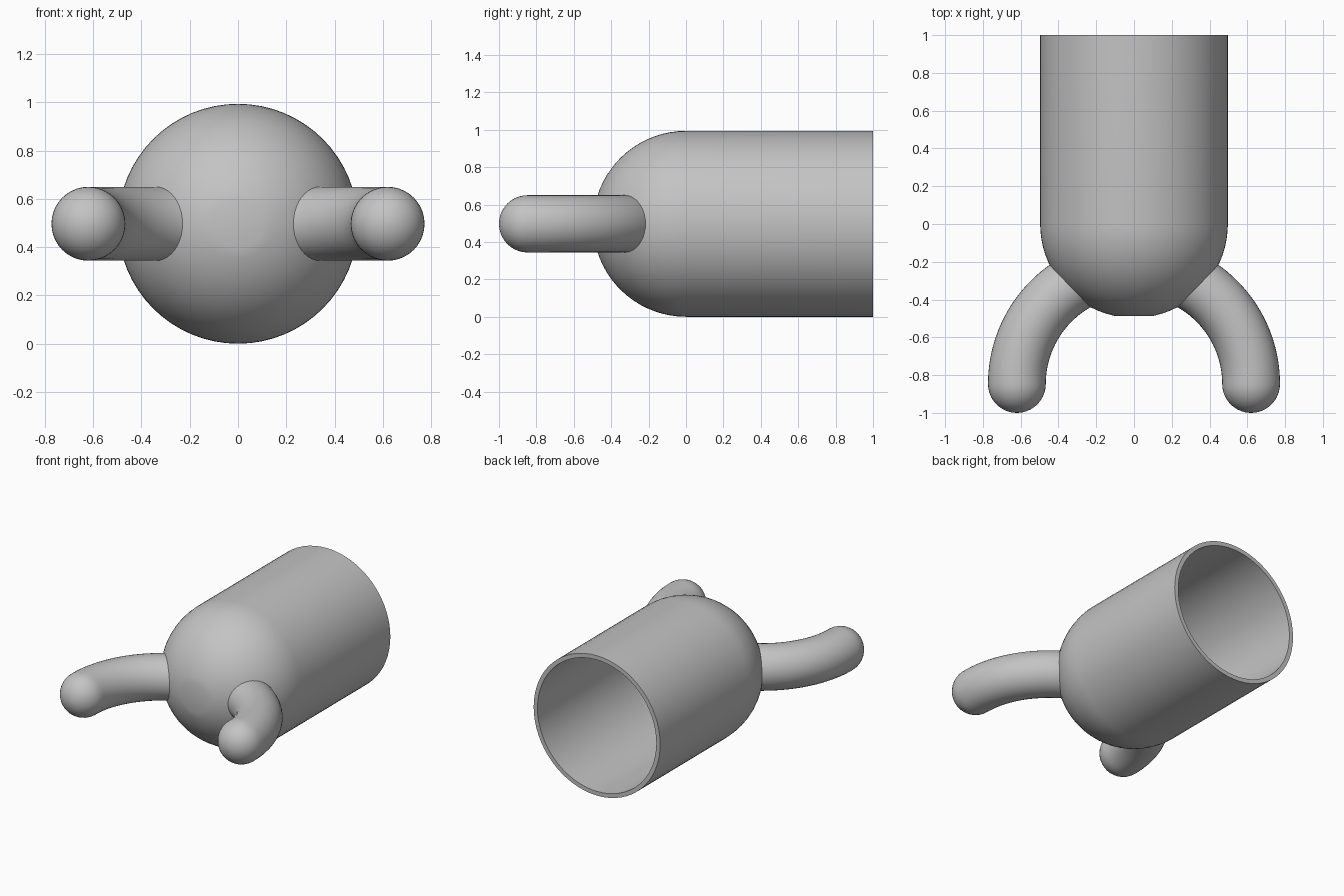
import bpy, bmesh
from math import sin, cos, radians, pi
from mathutils import Vector

R = 0.497            # body radius, also height of its axis
WALL = 0.03
HORN_R = 0.153
ARC_R = 0.62         # bend radius of the horns
ARC_Y = -0.847       # y of the bend centre
SEG = 64

cube = bpy.data.objects.get("Cube")
if cube:
    bpy.data.objects.remove(cube, do_unlink=True)

grey = bpy.data.materials.new("plain grey")
grey.use_nodes = True
colour = (0.55, 0.55, 0.55, 1)
grey.diffuse_color = colour
grey.node_tree.nodes["Principled BSDF"].inputs["Base Color"].default_value = colour


def loft(name, rings):
    """Skin a list of closed point rings and cap both ends."""
    bm = bmesh.new()
    loops = [[bm.verts.new(p) for p in ring] for ring in rings]
    for a, b in zip(loops, loops[1:]):
        n = len(a)
        for i in range(n):
            j = (i + 1) % n
            bm.faces.new((a[i], a[j], b[j], b[i]))
    bm.faces.new(loops[0])
    bm.faces.new(loops[-1])
    bmesh.ops.recalc_face_normals(bm, faces=bm.faces)
    mesh = bpy.data.meshes.new(name)
    bm.to_mesh(mesh)
    bm.free()
    mesh.materials.append(grey)
    obj = bpy.data.objects.new(name, mesh)
    bpy.context.collection.objects.link(obj)
    return obj


def select_only(obj):
    bpy.ops.object.select_all(action='DESELECT')
    obj.select_set(True)
    bpy.context.view_layer.objects.active = obj


def smooth(obj):
    select_only(obj)
    bpy.ops.object.shade_smooth_by_angle(angle=radians(35))


# Hollow body: outer dome and tube, then back down the inside
def dome(r):
    angles = [radians(12 + 78 * i / 16) for i in range(17)]
    return [(r * sin(a), -r * cos(a)) for a in angles]


inner = R - WALL
profile = dome(R) + [(R, 1), (inner, 1)] + dome(inner)[::-1]
body = loft("body", [[(r * cos(2 * pi * i / SEG), y, R + r * sin(2 * pi * i / SEG))
                      for i in range(SEG)] for r, y in profile])
smooth(body)

# Cutter that trims the horns inside the body wall
bpy.ops.mesh.primitive_uv_sphere_add(segments=64, ring_count=32,
                                     radius=R - WALL * 0.6, location=(0, 0, R))
cutter = bpy.context.object
cutter.name = "horn_cutter"
cutter.hide_render = True


# Curved horn with a round tip
def horn(name, side):
    stations = []      # centre, outward direction, radius
    for i in range(10):
        a = radians(88 - 88 * i / 10)
        stations.append((Vector((side * ARC_R, ARC_Y - HORN_R * sin(a), R)),
                         Vector((side, 0, 0)), HORN_R * cos(a)))
    for i in range(29):
        a = radians(75 * i / 28)
        out = Vector((side * cos(a), sin(a), 0))
        stations.append((Vector((0, ARC_Y, R)) + out * ARC_R, out, HORN_R))
    up = Vector((0, 0, 1))
    rings = [[c + out * r * cos(2 * pi * k / 40) + up * r * sin(2 * pi * k / 40)
              for k in range(40)] for c, out, r in stations]
    obj = loft(name, rings)
    select_only(obj)
    cut = obj.modifiers.new("trim", 'BOOLEAN')
    cut.operation = 'DIFFERENCE'
    cut.object = cutter
    bpy.ops.object.modifier_apply(modifier=cut.name)
    smooth(obj)


horn("left_horn", 1)
horn("right_horn", -1)
bpy.data.objects.remove(cutter, do_unlink=True)
